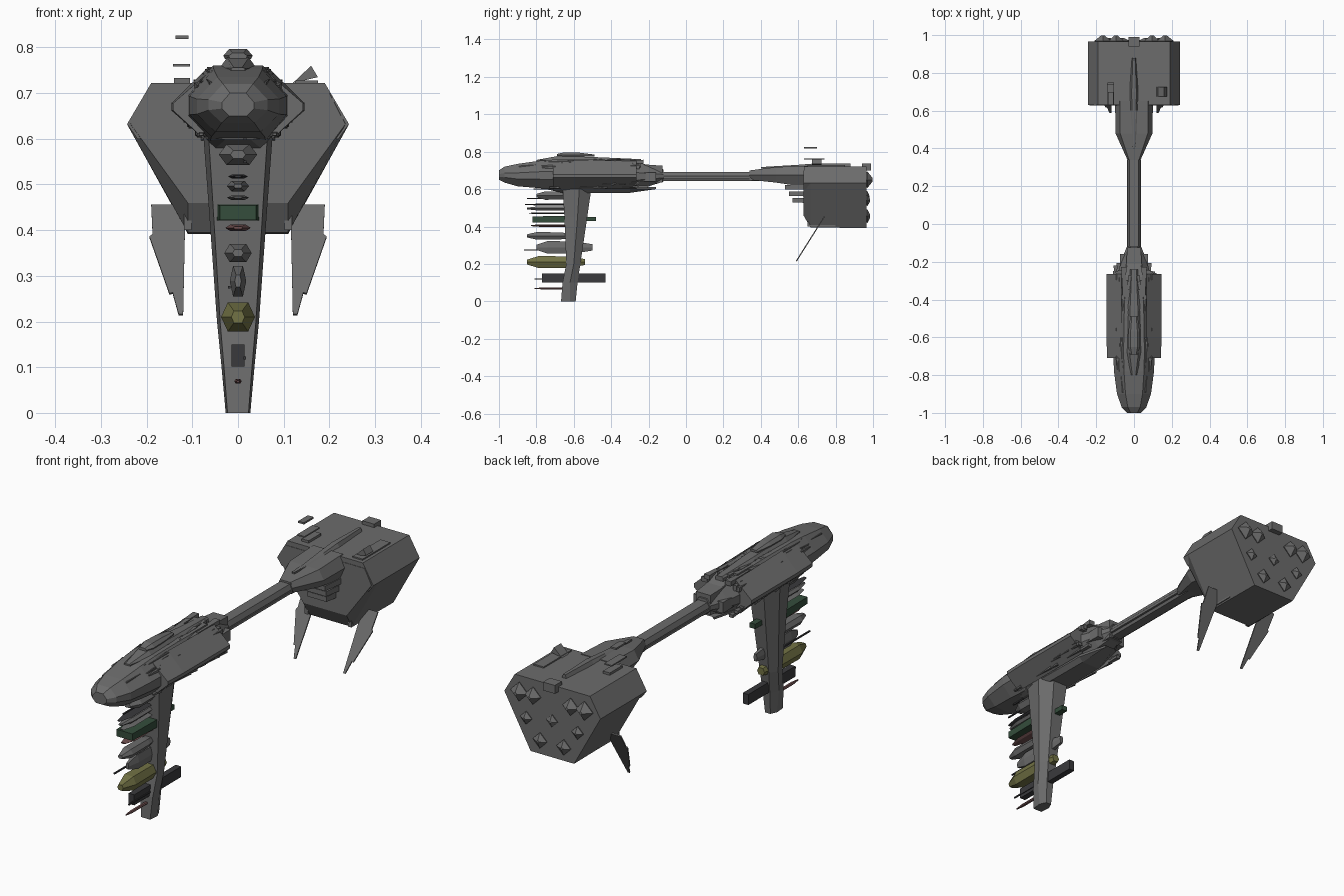
import bpy, bmesh, random
from mathutils import Vector

if "Cube" in bpy.data.objects:
    bpy.data.objects.remove(bpy.data.objects["Cube"])

random.seed(4)


def material(name, c):
    m = bpy.data.materials.new(name)
    m.diffuse_color = (*c, 1)
    m.use_nodes = True
    m.node_tree.nodes["Principled BSDF"].inputs["Base Color"].default_value = m.diffuse_color
    return m


HULL = material("hull_grey", (0.15, 0.15, 0.15))
GREEN = material("green_paint", (0.035, 0.075, 0.045))
YELLOW = material("yellow_paint", (0.17, 0.17, 0.06))
RED = material("red_paint", (0.16, 0.08, 0.08))
DARK = material("dark_metal", (0.042, 0.042, 0.046))


def make(name, bm, mat=None):
    bmesh.ops.recalc_face_normals(bm, faces=bm.faces)
    me = bpy.data.meshes.new(name)
    bm.to_mesh(me)
    bm.free()
    ob = bpy.data.objects.new(name, me)
    bpy.context.collection.objects.link(ob)
    me.materials.append(mat or HULL)
    return ob


def add_loft(bm, rings):
    loops = [[bm.verts.new(p) for p in r] for r in rings]
    n = len(loops[0])
    for a, b in zip(loops, loops[1:]):
        for i in range(n):
            j = (i + 1) % n
            bm.faces.new((a[i], a[j], b[j], b[i]))
    bm.faces.new(loops[0])
    bm.faces.new(loops[-1])


def loft(name, rings, mat=None):
    bm = bmesh.new()
    add_loft(bm, rings)
    return make(name, bm, mat)


def hexa(y, w, zm, wt, zt, wb, zb, x=0):
    """Six-sided section in the xz plane: widest, top and bottom edges."""
    return [(x - w, y, zm), (x - wt, y, zt), (x + wt, y, zt),
            (x + w, y, zm), (x + wb, y, zb), (x - wb, y, zb)]


def octa(y, w, zt, zb, x=0):
    """Eight-sided section in the xz plane."""
    h, m = (zt - zb) / 2, (zt + zb) / 2
    return [(x + w * a, y, m + h * b) for a, b in
            ((-1, -.35), (-1, .2), (-.5, 1), (.5, 1), (1, .2), (1, -.35), (.55, -1), (-.55, -1))]


def add_box(bm, x0, x1, y0, y1, z0, z1, nose=1.0):
    """Box whose front end can be narrowed into a wedge."""
    def ring(y, s):
        cx, cz, hx, hz = (x0 + x1) / 2, (z0 + z1) / 2, (x1 - x0) / 2 * s, (z1 - z0) / 2 * s
        return [(cx - hx, y, cz - hz), (cx + hx, y, cz - hz), (cx + hx, y, cz + hz), (cx - hx, y, cz + hz)]
    add_loft(bm, [ring(y0, nose), ring(y1, 1)])


def box(name, *d, nose=1.0, mat=None):
    bm = bmesh.new()
    add_box(bm, *d, nose=nose)
    return make(name, bm, mat)


def plate(name, pts, thick, mat=None):
    """Flat polygon given thickness along its normal."""
    n = (Vector(pts[1]) - Vector(pts[0])).cross(Vector(pts[2]) - Vector(pts[0])).normalized() * thick / 2
    return loft(name, [[Vector(p) - n for p in pts], [Vector(p) + n for p in pts]], mat)


# Forward hull: faceted nose running back to the boom
loft("forward_hull", [octa(*s) for s in (
    (-1.0, .035, .70, .65), (-.97, .065, .72, .635), (-.90, .09, .735, .615),
    (-.78, .106, .752, .605), (-.68, .11, .76, .597), (-.50, .105, .76, .59),
    (-.28, .09, .75, .60), (-.20, .07, .728, .615), (-.12, .038, .705, .64))])
# Angular side sponsons and belly keel
for s, side in ((-1, "left"), (1, "right")):
    loft(side + "_sponson", [[(s * .065, y, zt), (s * w, y, .678), (s * w, y, .662), (s * .075, y, .60)]
         for y, w, zt in ((-.71, .142, .745), (-.60, .146, .757), (-.265, .146, .75))])
    box(side + "_shoulder", *sorted((s * .045, s * .075)), -.36, -.16, .64, .69, nose=.8)
loft("belly_keel", [hexa(y, w, .60, w, .61, w * .7, z) for y, w, z in
                    ((-.74, .04, .598), (-.66, .07, .58), (-.30, .065, .58), (-.16, .03, .61))])
loft("dorsal_ridge", [hexa(y, w, .755, w * .6, z, w, .74) for y, w, z in
                      ((-.80, .015, .756), (-.68, .04, .778), (-.46, .035, .77), (-.24, .02, .76))])
loft("bridge_dome", [hexa(y, w, .782, w * .6, z, w * .9, .775) for y, w, z in
                     ((-.69, .02, .788), (-.65, .032, .797), (-.57, .03, .795), (-.49, .02, .785))])

# Layered armour slivers over the forward hull
bm = bmesh.new()
for i in range(34):
    y, x = random.uniform(-.92, -.32), random.uniform(.012, .085)
    top = .755 - max(0, x - .05) * 1.0 - max(0, -.75 - y) * .16
    l, w = random.uniform(.06, .16), random.uniform(.006, .016)
    for s in (-1, 1):
        add_box(bm, *sorted((s * x - w, s * x + w)), y, y + l, top - .015, top + .006, nose=.4)
for i in range(12):
    y, z = random.uniform(-.85, -.3), random.uniform(.61, .645)
    x = .08 + (z - .61) * .9
    for s in (-1, 1):
        add_box(bm, s * x - .01, s * x + .01, y, y + random.uniform(.05, .12), z - .007, z + .007, nose=.4)
make("hull_armour", bm)

# Connecting boom with rails and collars
loft("boom", [hexa(y, .034, .67, .024, .692, .022, .643) for y in (-.16, .62)])
for s in (-1, 1):
    box("boom_rail", s * .03 - .007, s * .03 + .007, -.12, .34, .655, .667)
box("front_collar", -.036, .036, -.25, -.125, .635, .725, nose=1.2)
box("rear_collar", -.038, .038, .34, .50, .642, .70, nose=.8)
loft("stern_neck", [hexa(y, w, .675, w * .75, zt, w * .7, zb) for y, w, zt, zb in
                    ((.34, .035, .70, .65), (.48, .098, .718, .635), (.65, .10, .725, .61))])
for i, (w, y, z) in enumerate(((.085, .53, .61), (.075, .55, .575), (.06, .57, .54))):
    box("neck_step_%d" % i, -w, w, y, .66, z - .014, z + .014, nose=.8)
loft("stern_spine", [hexa(y, w, .718, w * .5, z, w, .71) for y, w, z in
                     ((.40, .006, .715), (.60, .022, .73), (.70, .025, .738), (.88, .012, .738))])
box("stern_housing", -.03, .03, .94, .99, .70, .738)

# Engine block: broad crown above a tapering lower body
loft("engine_crown", [hexa(y, .243, .632, .19, .722, .22, .60) for y in (.63, .965)])
loft("engine_body", [hexa(y, w, .632, .2, .70, .11, zb) for y, w, zb in
                     ((.628, .235, .46), (.665, .243, .395), (.965, .243, .392))])
box("right_deck_strip", .125, .175, .65, .85, .715, .728)
for s, side in ((-1, "left"), (1, "right")):
    box(side + "_body_brace", s * .11 - .008, s * .11 + .008, .65, .80, .40, .46)
    # Swept lower stabiliser fins
    prof = [(.115, .455), (.19, .455), (.187, .39), (.194, .385), (.15, .26), (.143, .262), (.13, .215), (.12, .215)]
    plate(side + "_stabiliser", [(s * x, .59 + (z - .215) * .63, z) for x, z in prof], .006)
# Small deck details and antenna
plate("deck_vane", [(.12, .70, .722), (.175, .70, .735), (.16, .70, .76)], .05)
box("sensor_box", -.14, -.105, .66, .75, .72, .733)
box("antenna", -.137, -.108, .63, .70, .818, .826)
box("antenna_base", -.142, -.105, .63, .74, .758, .764)

# Engine nozzles: faceted pyramids on the stern face
bm = bmesh.new()
for x, z, r, tip in ((.165, .65, .044, .998), (.095, .65, .04, .998), (.13, .54, .03, .985),
                     (.06, .455, .036, .985), (0, .56, .03, .98)):
    for s in ((-1, 1) if x else (1,)):
        add_loft(bm, [[(s * x + a * k, y, z + b * k) for a, b in ((1, 0), (0, 1), (-1, 0), (0, -1))]
                      for y, k in ((.95, r * .8), (.97, r), (tip, r * .2))])
make("engine_nozzles", bm)

# Ventral pylon
loft("ventral_pylon", [[(-w, ym, z), (-w * .85, y0, z), (w * .85, y0, z), (w, ym, z), (w * .5, y1, z), (-w * .5, y1, z)]
     for z, w, y0, ym, y1 in ((.61, .076, -.66, -.57, -.505), (.45, .064, -.65, -.58, -.528),
                              (.20, .046, -.64, -.60, -.565), (.10, .036, -.66, -.62, -.58), (.0, .027, -.668, -.62, -.59))])


# Sensor pods stacked down the pylon: half width, y0, y1, z0, z1, colour
def pod(name, w, y0, y1, z0, z1, mat):
    m, h, l = (z0 + z1) / 2, (z1 - z0) / 2, y1 - y0
    loft(name, [hexa(y0 + l * t, w * k, m, w * k * .6, m + h * k, w * k * .6, m - h * k)
                for t, k in ((0, .4), (.2, 1), (.7, .95), (1, .5))], mat)


for i, p in enumerate(((.042, -.80, -.56, .543, .588, None), (.022, -.86, -.55, .513, .522, DARK),
                       (.024, -.85, -.53, .485, .508, None), (.024, -.84, -.56, .466, .476, None),
                       (.028, -.83, -.55, .398, .412, RED), (.03, -.85, -.60, .33, .37, None),
                       (.018, -.80, -.50, .255, .322, None), (.037, -.85, -.54, .178, .242, YELLOW),
                       (.008, -.81, -.60, .064, .074, RED))):
    pod("pylon_pod_%d" % i, *p)
box("green_pod", -.047, .047, -.82, -.60, .42, .457, nose=.85, mat=GREEN)
box("green_pod_tail", -.014, .014, -.60, -.48, .43, .452, mat=GREEN)
box("lower_bar", -.014, .014, -.77, -.43, .102, .15, mat=DARK)
# Thin probes between the pods
for i in range(8):
    z = (.60, .55, .495, .445, .36, .275, .225, .12)[i]
    x = random.uniform(-.02, .02)
    box("probe_%d" % i, x - .003, x + .003, -.82 + random.uniform(-.05, .05), -.6, z - .003, z + .003, mat=DARK)
